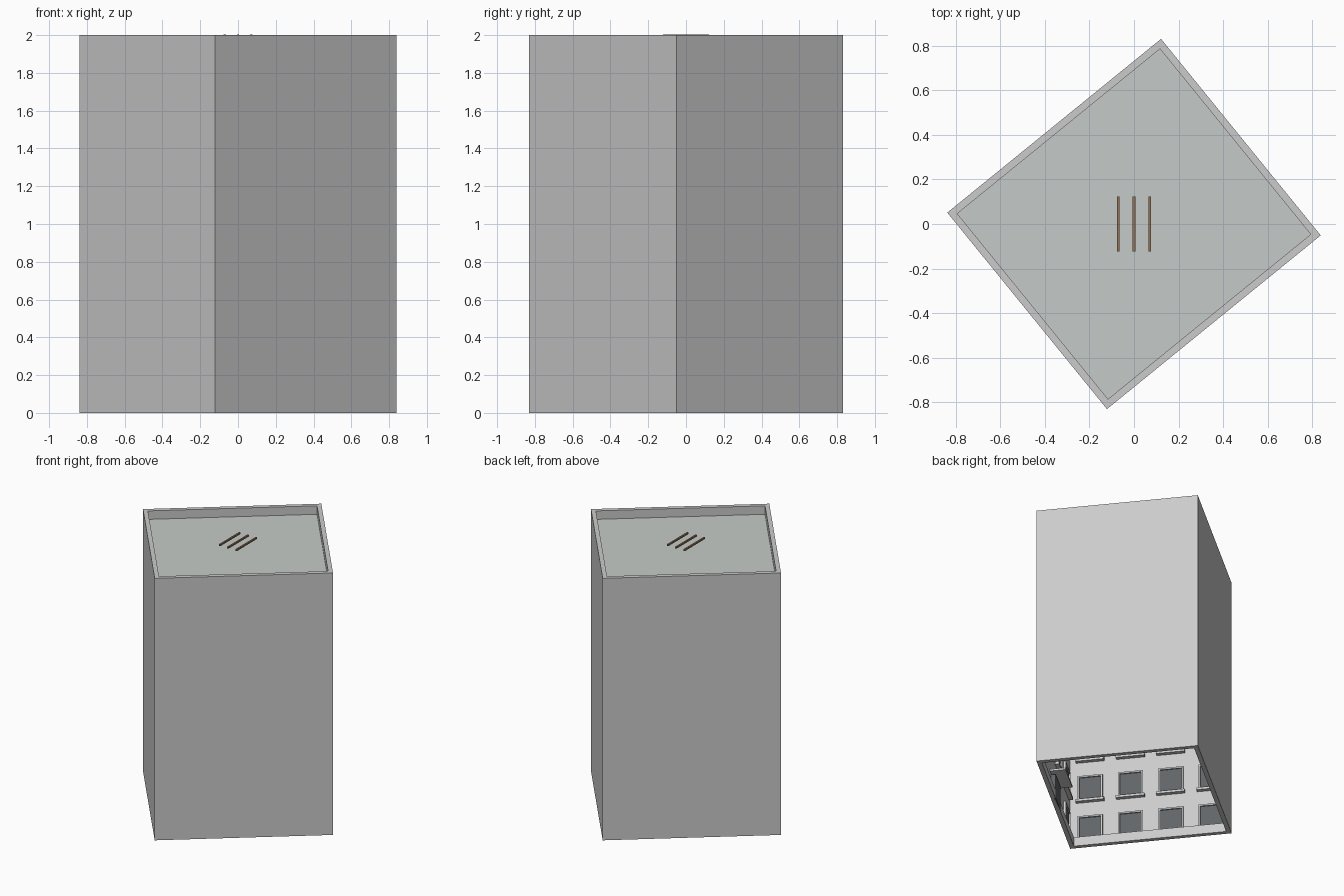
import bpy, bmesh
from math import radians, pi
from mathutils import Matrix, Vector

if "Cube" in bpy.data.objects:
    bpy.data.objects.remove(bpy.data.objects["Cube"])

W, D, H = 1.237, 1.137, 2.0        # footprint and height
BAND, T = 0.08, 0.032              # parapet / plinth height and thickness
TURN = Matrix.Rotation(radians(39.1), 4, 'Z')


def material(name, rgb):
    m = bpy.data.materials.new(name)
    m.diffuse_color = (*rgb, 1)
    m.use_nodes = True
    m.node_tree.nodes["Principled BSDF"].inputs["Base Color"].default_value = m.diffuse_color
    return m


band_mat = material("band_grey", (0.58, 0.59, 0.58))
roof_mat = material("roof_grey", (0.56, 0.60, 0.58))
glass_mat = material("dark_glass", (0.12, 0.13, 0.14))
brown_mat = material("brown", (0.30, 0.17, 0.09))


def box(bm, lo, hi, mat=Matrix()):
    """Axis aligned box from corner to corner, then moved by mat."""
    lo, hi = Vector(lo), Vector(hi)
    m = mat @ Matrix.Translation((lo + hi) / 2) @ Matrix.Diagonal((*(hi - lo), 1))
    bmesh.ops.create_cube(bm, size=1, matrix=m)


def finish(bm, name, mat=None):
    me = bpy.data.meshes.new(name)
    bm.to_mesh(me)
    bm.free()
    ob = bpy.data.objects.new(name, me)
    bpy.context.collection.objects.link(ob)
    if mat:
        me.materials.append(mat)
    return ob


def ring(name, z0, z1, mat):
    """Rectangular ring flush with the outer walls."""
    bm = bmesh.new()
    loops = []
    for inset, z in ((0, z0), (0, z1), (T, z1), (T, z0)):
        x, y = W / 2 - inset, D / 2 - inset
        loops.append([bm.verts.new(TURN @ Vector((sx * x, sy * y, z)))
                      for sx, sy in ((-1, -1), (1, -1), (1, 1), (-1, 1))])
    for a, b in zip(loops, loops[1:] + loops[:1]):
        for i in range(4):
            j = (i + 1) % 4
            bm.faces.new((a[i], a[j], b[j], b[i]))
    return finish(bm, name, mat)


# Outer wall shell, open at top and bottom between the rings
bm = bmesh.new()
box(bm, (-W / 2, -D / 2, 0), (W / 2, D / 2, H - BAND), TURN)
bm.normal_update()
bmesh.ops.delete(bm, geom=[f for f in bm.faces if abs(f.normal.z) > 0.9], context='FACES')
finish(bm, "walls")

# Plinth, parapet and roof
ring("plinth", 0, 0.07, None)
ring("parapet", H - BAND, H, band_mat)
bm = bmesh.new()
box(bm, (-W / 2 + T, -D / 2 + T, 1.92), (W / 2 - T, D / 2 - T, 1.935), TURN)
finish(bm, "roof_deck", roof_mat)

# Windows on the inner side of all four walls
panes, frames, sills = bmesh.new(), bmesh.new(), bmesh.new()
walls = []
for k in range(4):
    length, depth = (W, D) if k % 2 == 0 else (D, W)
    m = TURN @ Matrix.Rotation(k * pi / 2, 4, 'Z') @ Matrix.Translation((0, -depth / 2, 0))
    walls.append(m)
    for row in range(6):
        z = 0.055 + 0.32 * row
        for col in range(4):
            if k == 0 and row == 0 and col in (1, 2):
                continue               # space for the entrance
            u = (col - 1.5) * length / 4
            hw, h, f = 0.088, 0.19, 0.012
            box(panes, (u - hw + f, 0.001, z + f), (u + hw - f, 0.006, z + h - f), m)
            for s in (-1, 1):
                a, b = sorted((u + s * hw, u + s * (hw - f)))
                box(frames, (a, 0.001, z), (b, 0.016, z + h), m)
            for zz in (z, z + h - f):
                box(frames, (u - hw + f, 0.001, zz), (u + hw - f, 0.016, zz + f), m)
            box(sills, (u - hw - 0.012, 0.001, z - 0.018), (u + hw + 0.012, 0.031, z), m)
finish(panes, "window_panes", glass_mat)
finish(frames, "window_frames")
finish(sills, "window_sills", band_mat)

# Entrance door and canopy
bm = bmesh.new()
box(bm, (-0.09, 0.001, 0), (0.09, 0.034, 0.19), walls[0])
finish(bm, "door", glass_mat)
bm = bmesh.new()
box(bm, (-0.125, 0.001, 0.20), (0.125, 0.11, 0.215), walls[0])
finish(bm, "canopy", band_mat)

# Three roof slats
for i in (-1, 0, 1):
    bm = bmesh.new()
    box(bm, (i * 0.07 - 0.006, -0.123, 1.99), (i * 0.07 + 0.006, 0.123, 2.002))
    finish(bm, f"roof_slat_{i + 2}", brown_mat)
